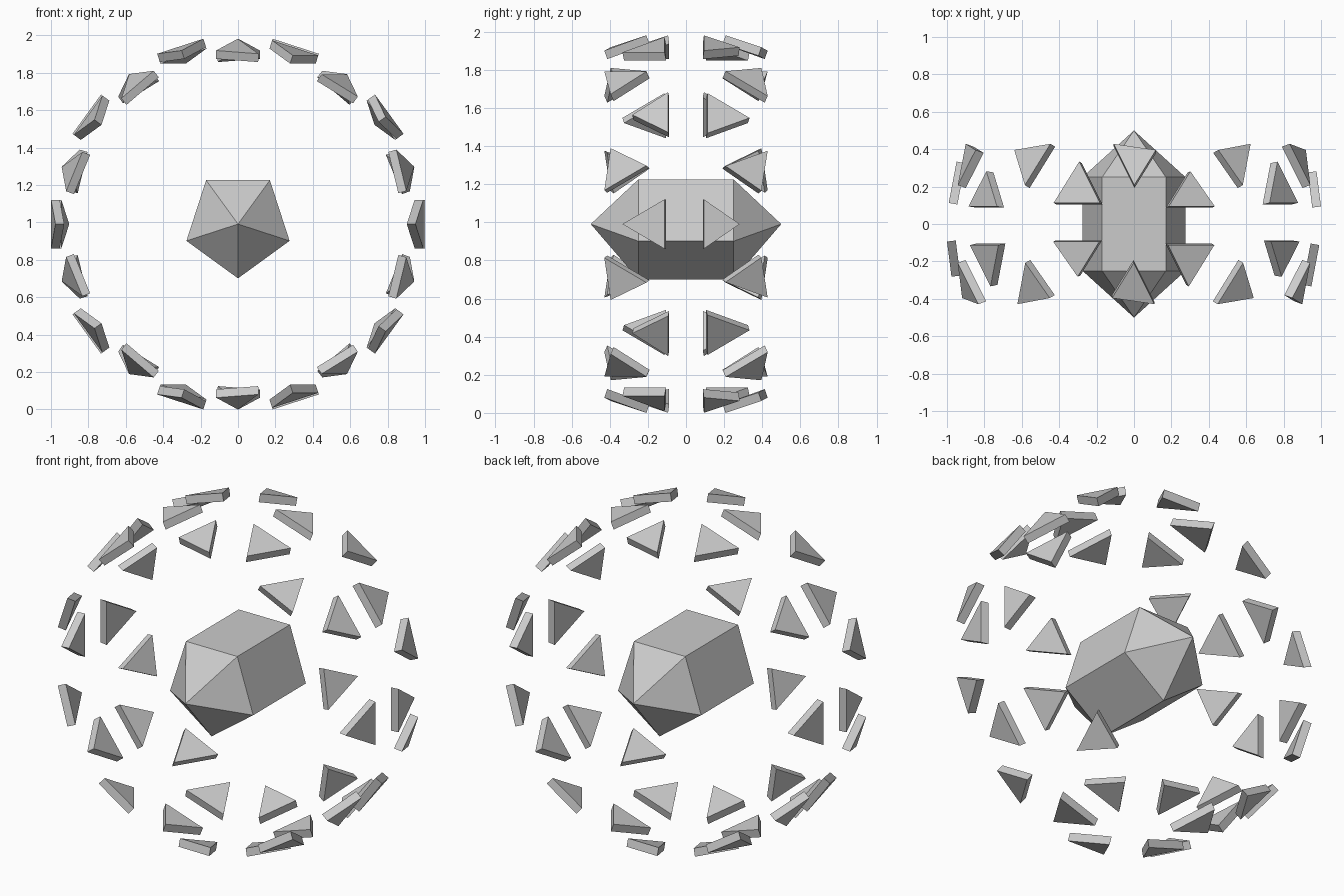
import bpy
from math import sin, cos, radians, atan
from mathutils import Vector

if "Cube" in bpy.data.objects:
    bpy.data.objects.remove(bpy.data.objects["Cube"])

CENTRE = Vector((0, 0, 0.991))
SHRINK, INNER, OUTER = 0.42, 0.013, 0.06


def make_object(name, verts, faces):
    mesh = bpy.data.meshes.new(name)
    mesh.from_pydata([CENTRE + Vector(v) for v in verts], [], faces)
    mesh.update()
    obj = bpy.data.objects.new(name, mesh)
    bpy.context.collection.objects.link(obj)
    # consistent outward normals
    bpy.context.view_layer.objects.active = obj
    obj.select_set(True)
    bpy.ops.object.mode_set(mode='EDIT')
    bpy.ops.mesh.select_all(action='SELECT')
    bpy.ops.mesh.normals_make_consistent(inside=False)
    bpy.ops.object.mode_set(mode='OBJECT')
    obj.select_set(False)


def ring_point(angle, lat):
    a = radians(angle)
    return Vector((cos(lat) * cos(a), sin(lat), cos(lat) * sin(a)))


def shard(name, corners):
    """Shrunken geodesic triangle, thickened outwards."""
    mid = sum(corners, Vector()) / 3
    n = (corners[1] - corners[0]).cross(corners[2] - corners[0]).normalized()
    if n.dot(mid) < 0:
        n = -n
    verts = [mid + (c - mid) * SHRINK + n * d for d in (INNER, OUTER) for c in corners]
    make_object(name, verts, [(0, 1, 2), (3, 4, 5), (0, 1, 4, 3), (1, 2, 5, 4), (2, 0, 3, 5)])


# Core: five-sided crystal lying along y, pointed at both ends
ring = [(0.29 * cos(radians(72 * i - 90)), 0.29 * sin(radians(72 * i - 90))) for i in range(5)]
verts = [(x, y, z) for y in (-0.25, 0.25) for x, z in ring] + [(0, -0.5, 0), (0, 0.5, 0)]
faces = []
for i in range(5):
    j = (i + 1) % 5
    faces += [(i, j, j + 5, i + 5), (i, j, 10), (i + 5, j + 5, 11)]
make_object("crystal_core", verts, faces)

# Shell: the two triangle bands either side of a geodesic sphere's equator
LOW = atan(0.5)            # latitude of main corners
HIGH = radians(31.717)     # latitude of edge midpoints
for side, label in ((1, "back"), (-1, "front")):
    def upper(i):
        main = (i % 2 == 0) == (side == 1)
        return ring_point(36 * i, side * (LOW if main else HIGH))

    for i in range(10):
        a, b = ring_point(36 * i - 18, 0), ring_point(36 * i + 18, 0)
        shard(f"{label}_inner_shard_{i}", [a, b, upper(i)])
        shard(f"{label}_outer_shard_{i}", [b, upper(i), upper(i + 1)])
